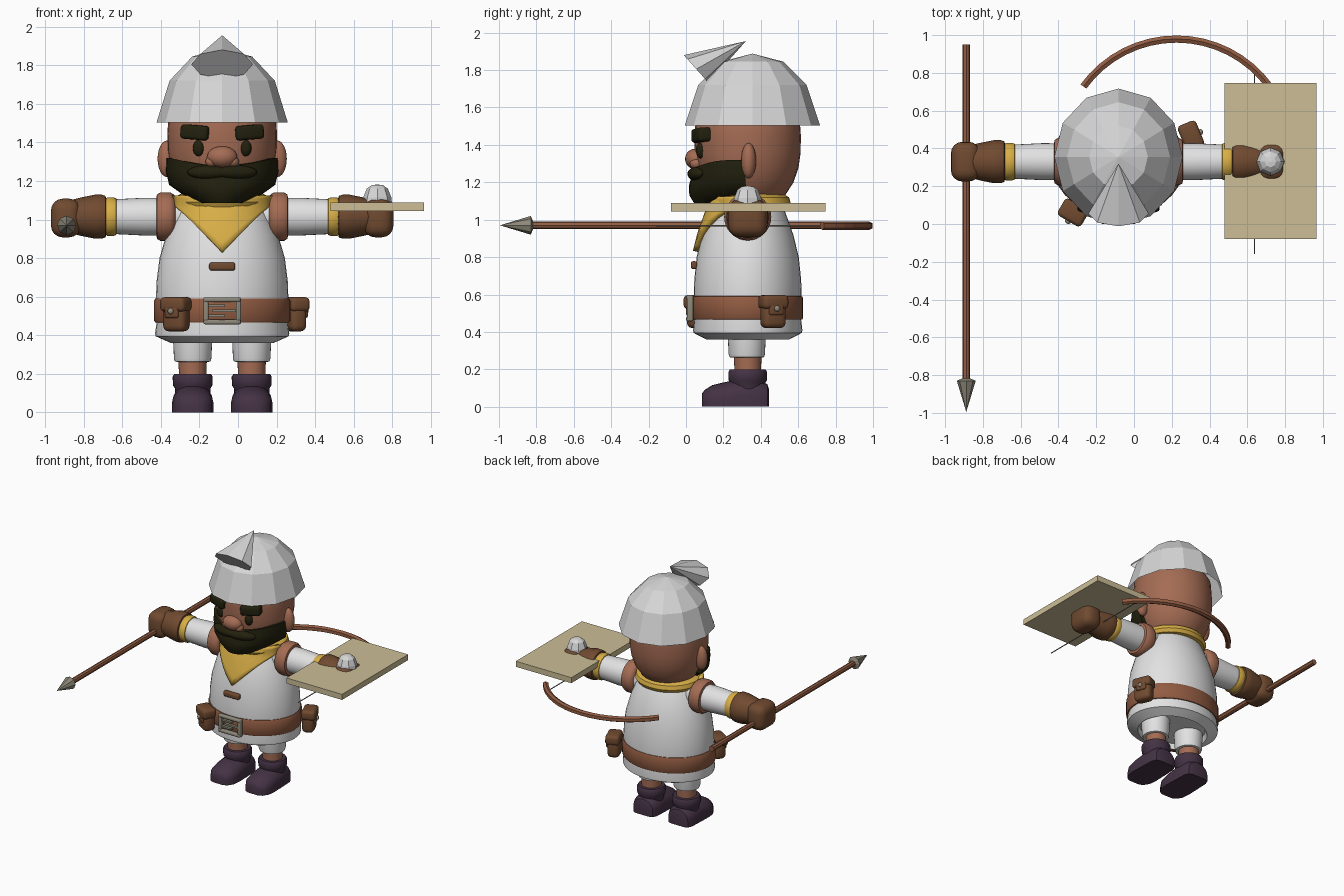
import bpy, bmesh
from math import sin, cos, pi, radians, sqrt
from mathutils import Matrix, Vector

if "Cube" in bpy.data.objects:
    bpy.data.objects.remove(bpy.data.objects["Cube"])

CX, CY = -0.082, 0.33   # body centre


def material(name, rgb):
    m = bpy.data.materials.new(name)
    lin = [(c / 255 / 12.92) if c < 10 else ((c / 255 + 0.055) / 1.055) ** 2.4 for c in rgb]
    m.diffuse_color = (*lin, 1)
    m.use_nodes = True
    m.node_tree.nodes["Principled BSDF"].inputs["Base Color"].default_value = m.diffuse_color
    return m


WHITE = material("white_cloth", (226, 226, 226))
STEEL = material("pale_steel", (214, 214, 214))
SKIN = material("skin", (164, 108, 84))
BELT = material("tan_leather", (146, 92, 66))
BROWN = material("brown_leather", (112, 74, 48))
HAIR = material("dark_hair", (34, 33, 14))
YELLOW = material("yellow_cloth", (216, 174, 70))
PURPLE = material("purple_boot", (68, 50, 68))
BEIGE = material("beige_wood", (204, 190, 150))
METAL = material("grey_metal", (142, 137, 122))


def finish(name, bm, mat, smooth=True, matrix=None):
    bmesh.ops.recalc_face_normals(bm, faces=bm.faces)
    if matrix:
        bm.transform(matrix)
    me = bpy.data.meshes.new(name)
    bm.to_mesh(me)
    bm.free()
    me.materials.append(mat)
    ob = bpy.data.objects.new(name, me)
    bpy.context.collection.objects.link(ob)
    if smooth:
        bpy.ops.object.select_all(action='DESELECT')
        ob.select_set(True)
        bpy.context.view_layer.objects.active = ob
        bpy.ops.object.shade_smooth_by_angle(angle=radians(40))
    return ob


def skin_rings(bm, rings, closed=True, caps=True):
    """Join successive point rings with quads."""
    vs = [[bm.verts.new(p) for p in r] for r in rings]
    n = len(vs[0])
    for a, b in zip(vs, vs[1:]):
        for i in range(n if closed else n - 1):
            j = (i + 1) % n
            bm.faces.new((a[i], a[j], b[j], b[i]))
    if caps:
        bm.faces.new(vs[0])
        bm.faces.new(vs[-1])
    return vs


def lathe(name, prof, mat, loc=(0, 0, 0), rot=None, n=32, sy=1, smooth=True, caps=True):
    bm = bmesh.new()
    rings = [[(max(r, 1e-4) * sin(2 * pi * i / n), -max(r, 1e-4) * sy * cos(2 * pi * i / n), z)
              for i in range(n)] for r, z in prof]
    skin_rings(bm, rings, caps=caps)
    bmesh.ops.remove_doubles(bm, verts=bm.verts, dist=0.0005)
    return finish(name, bm, mat, smooth, Matrix.Translation(loc) @ (rot or Matrix()))


def box(name, loc, size, mat, bevel=0, rot=None, seg=3):
    bm = bmesh.new()
    bmesh.ops.create_cube(bm, size=1, matrix=Matrix.Diagonal((*size, 1)))
    if bevel:
        bmesh.ops.bevel(bm, geom=bm.edges[:], offset=bevel, segments=seg, profile=0.5, affect='EDGES')
    return finish(name, bm, mat, bevel > 0, Matrix.Translation(loc) @ (rot or Matrix()))


def ball(name, loc, size, mat, rot=None):
    bm = bmesh.new()
    bmesh.ops.create_uvsphere(bm, u_segments=20, v_segments=12, radius=1, matrix=Matrix.Diagonal((*size, 1)))
    return finish(name, bm, mat, True, Matrix.Translation(loc) @ (rot or Matrix()))


# tunic with flared hem and recessed underside
TUNIC = [(0.25, 0.40), (0.265, 0.36), (0.30, 0.375), (0.345, 0.395), (0.348, 0.41), (0.338, 0.48),
         (0.343, 0.6), (0.34, 0.68), (0.325, 0.8), (0.29, 0.92), (0.235, 1.05), (0.18, 1.12)]
lathe("tunic", TUNIC, WHITE, (CX, CY, 0), n=40, sy=0.84)
lathe("belt", [(0.335, 0.465), (0.347, 0.467), (0.353, 0.475), (0.353, 0.58), (0.347, 0.59), (0.335, 0.592)],
      BELT, (CX, CY, 0), n=40, sy=0.84)
box("toggle", (CX, 0.043, 0.757), (0.135, 0.035, 0.042), BROWN, 0.012)

# buckle frame, bar and tongue
for s in (-1, 1):
    box("buckle_side", (CX + s * 0.084, 0.022, 0.527), (0.026, 0.034, 0.14), METAL, 0.008)
    box("buckle_rail", (CX, 0.018, 0.527 + s * 0.058), (0.19, 0.034, 0.024), METAL, 0.008)
    box("buckle_prong", (CX - 0.03, 0.022, 0.527 + s * 0.026), (0.09, 0.022, 0.013), METAL)
box("buckle_tongue", (CX + 0.01, 0.02, 0.527), (0.12, 0.02, 0.014), METAL)

# belt pouches, each turned outward
for x, y, a in ((-0.32, 0.065, -30), (0.297, 0.465, 112)):
    R = Matrix.Rotation(radians(a), 4, 'Z')
    at = lambda p: Vector((x, y, 0)) + R @ Vector(p)
    box("pouch", at((0, 0, 0.49)), (0.13, 0.09, 0.14), BROWN, 0.03, R)
    box("pouch_flap", at((0, -0.005, 0.56)), (0.145, 0.105, 0.075), BROWN, 0.022, R)
    box("pouch_flap_tip", at((0, -0.045, 0.52)), (0.08, 0.025, 0.06), BROWN, 0.01, R)
    ball("pouch_button", at((0, -0.06, 0.525)), (0.016, 0.012, 0.016), METAL, R)

# scarf collar and front point following the chest
lathe("scarf_collar", [(0.19, 1.06), (0.235, 1.065), (0.25, 1.09), (0.24, 1.12), (0.2, 1.14), (0.15, 1.14)],
      YELLOW, (CX, CY, 0), sy=0.92)


def chest(z):
    for (r0, z0), (r1, z1) in zip(TUNIC[4:], TUNIC[5:]):
        if z0 <= z <= z1:
            return r0 + (r1 - r0) * (z - z0) / (z1 - z0)
    return TUNIC[-1][0]


bm = bmesh.new()
cols = []
for i in range(17):
    u = i / 8 - 1
    x, lo = 0.245 * u, 0.83 + 0.25 * abs(u)
    col = []
    for j in range(7):
        z = lo + (1.125 - lo) * j / 6
        r = max(chest(min(z, 1.11)) + 0.012, 0.215 + 0.035 * abs(u))
        col.append((CX + x, CY - 0.84 * sqrt(max(r * r - x * x, 0.003)), z))
    cols.append(col)
skin_rings(bm, cols, closed=False, caps=False)
scarf = finish("scarf_point", bm, YELLOW)
mod = scarf.modifiers.new("thick", 'SOLIDIFY')
mod.thickness, mod.offset = 0.035, 0

# head, face and ears
lathe("head", [(0, 1.05), (0.13, 1.07), (0.2, 1.13), (0.245, 1.2), (0.272, 1.28), (0.283, 1.36),
               (0.284, 1.45), (0.275, 1.58), (0.2, 1.7), (0, 1.75)], SKIN, (CX, CY, 0))
ball("nose", (CX, 0.05, 1.325), (0.078, 0.055, 0.055), SKIN)
for s in (-1, 1):
    ball("nostril", (CX + s * 0.055, 0.055, 1.30), (0.032, 0.035, 0.03), SKIN)
    ball("ear", (CX + s * 0.285, 0.335, 1.315), (0.05, 0.04, 0.095), SKIN)
    ball("eye", (CX + s * 0.122, 0.078, 1.37), (0.03, 0.025, 0.042), HAIR)
    box("eyebrow", (CX + s * 0.138, 0.085, 1.452), (0.15, 0.08, 0.075), HAIR, 0.018,
        Matrix.Rotation(s * 0.32, 4, 'Z') @ Matrix.Rotation(-s * 0.08, 4, 'Y'))
    ball("moustache", (CX + s * 0.075, 0.055, 1.245), (0.11, 0.04, 0.036), HAIR, Matrix.Rotation(s * 0.25, 4, 'Z'))

# beard: half rings (height, half width, rear y, front y), dipping under the nose
bm = bmesh.new()
rings = []
for k, (z, rx, yc, yf) in enumerate(((1.32, 0.288, 0.30, 0.045), (1.25, 0.292, 0.315, 0.035), (1.18, 0.275, 0.32, 0.015),
                                     (1.13, 0.205, 0.28, 0.018), (1.085, 0.12, 0.2, 0.045))):
    ring = []
    for i in range(21):
        t = pi * i / 20
        ring.append((CX - rx * cos(t), yc - (yc - yf) * sin(t), z - (0.045 * sin(t) ** 3 if k == 0 else 0)))
    rings.append(ring)
skin_rings(bm, rings)
finish("beard", bm, HAIR)

# faceted helmet and its folded crest cone
lathe("helmet", [(0.362, 1.503), (0.29, 1.72), (0.165, 1.845), (0, 1.888)], STEEL, (CX, 0.355, 0),
      Matrix.Diagonal((0.94, 1, 1, 1)), n=12, smooth=False, caps=False)
bm = bmesh.new()
tip = bm.verts.new((CX, 0.32, 1.955))
ring = [bm.verts.new((CX + 0.16 * sin(pi * i / 4), 0.055 - 0.067 * cos(pi * i / 4), 1.805 + 0.075 * cos(pi * i / 4)))
        for i in range(8)]
for i in range(8):
    bm.faces.new((ring[i], ring[(i + 1) % 8], tip))
bm.faces.new(ring)
finish("helmet_crest", bm, STEEL, False)

# arms and legs
for s in (-1, 1):
    R = Matrix.Rotation(s * pi / 2, 4, 'Y')
    o = (CX, CY, 1.015)
    lathe("sleeve", [(0.095, 0.2), (0.098, 0.4), (0.09, 0.56)], WHITE, o, R)
    lathe("shoulder_band", [(0.09, 0.24), (0.115, 0.25), (0.126, 0.27), (0.126, 0.32), (0.115, 0.338), (0.09, 0.343)],
          SKIN, o, R)
    lathe("cuff", [(0.085, 0.545), (0.095, 0.55), (0.1, 0.565), (0.1, 0.595), (0.09, 0.61)], YELLOW, o, R)
    lathe("glove_cuff", [(0.09, 0.6), (0.108, 0.605), (0.114, 0.625), (0.114, 0.66), (0.1, 0.73), (0.09, 0.77)],
          BROWN, o, R, n=16)
    box("fist", (CX + s * 0.81, CY, 1.008), (0.155, 0.21, 0.2), BROWN, 0.06, seg=4)
    x = CX + s * 0.153
    lathe("trouser_leg", [(0.08, 0.262), (0.092, 0.265), (0.097, 0.28), (0.104, 0.43)], WHITE, (x, 0.325, 0))
    lathe("shin", [(0.07, 0.15), (0.074, 0.29)], SKIN, (x, 0.33, 0))
    lathe("boot_shaft", [(0.092, 0.05), (0.092, 0.125), (0.102, 0.14), (0.104, 0.185), (0.095, 0.2), (0.07, 0.2)],
          PURPLE, (x, 0.33, 0))
    # foot: rounded sections running from toe to heel
    bm = bmesh.new()
    sections = []
    for y, w, h in ((0.085, 0.045, 0.07), (0.10, 0.075, 0.09), (0.14, 0.1, 0.115), (0.2, 0.107, 0.13),
                    (0.3, 0.104, 0.15), (0.4, 0.1, 0.14), (0.435, 0.085, 0.12), (0.445, 0.06, 0.09)):
        sections.append([(x - w, y, 0), (x + w, y, 0)] +
                        [(x + w * cos(pi * i / 10), y, h * (0.4 + 0.6 * sin(pi * i / 10))) for i in range(11)])
    skin_rings(bm, sections)
    finish("boot_foot", bm, PURPLE)

# spear
FWD = Matrix.Rotation(pi / 2, 4, 'X')
lathe("spear_shaft", [(0.021, -0.95), (0.021, 0.84)], BELT, (-0.888, 0, 0.97), FWD, n=8, smooth=False)
lathe("spear_head", [(0.015, 0.815), (0.05, 0.83), (0, 0.995)], METAL, (-0.888, 0, 0.97), FWD, n=8, smooth=False)

# flat-lying bow and thin arrow
bm = bmesh.new()
rings = []
for i in range(17):
    a = radians(-54 + 108 * i / 16)
    rings.append([(0.225 + r * sin(a), 0.37 + r * cos(a), z)
                  for r, z in ((0.59, 0.955), (0.59, 0.98), (0.61, 0.99), (0.628, 0.98), (0.628, 0.955), (0.61, 0.945))])
skin_rings(bm, rings)
finish("bow", bm, BELT, False)
lathe("arrow", [(0.004, -0.8), (0.004, 0.16)], METAL, (0.638, 0, 0.968), FWD, n=6)

# board shield with faceted boss
box("shield_board", (0.7225, 0.333, 1.067), (0.485, 0.825, 0.044), BEIGE)
lathe("shield_boss", [(0.076, 1.085), (0.073, 1.115), (0.055, 1.16), (0.03, 1.178), (0, 1.182)], STEEL,
      (0.722, 0.33, 0), n=8, smooth=False)
